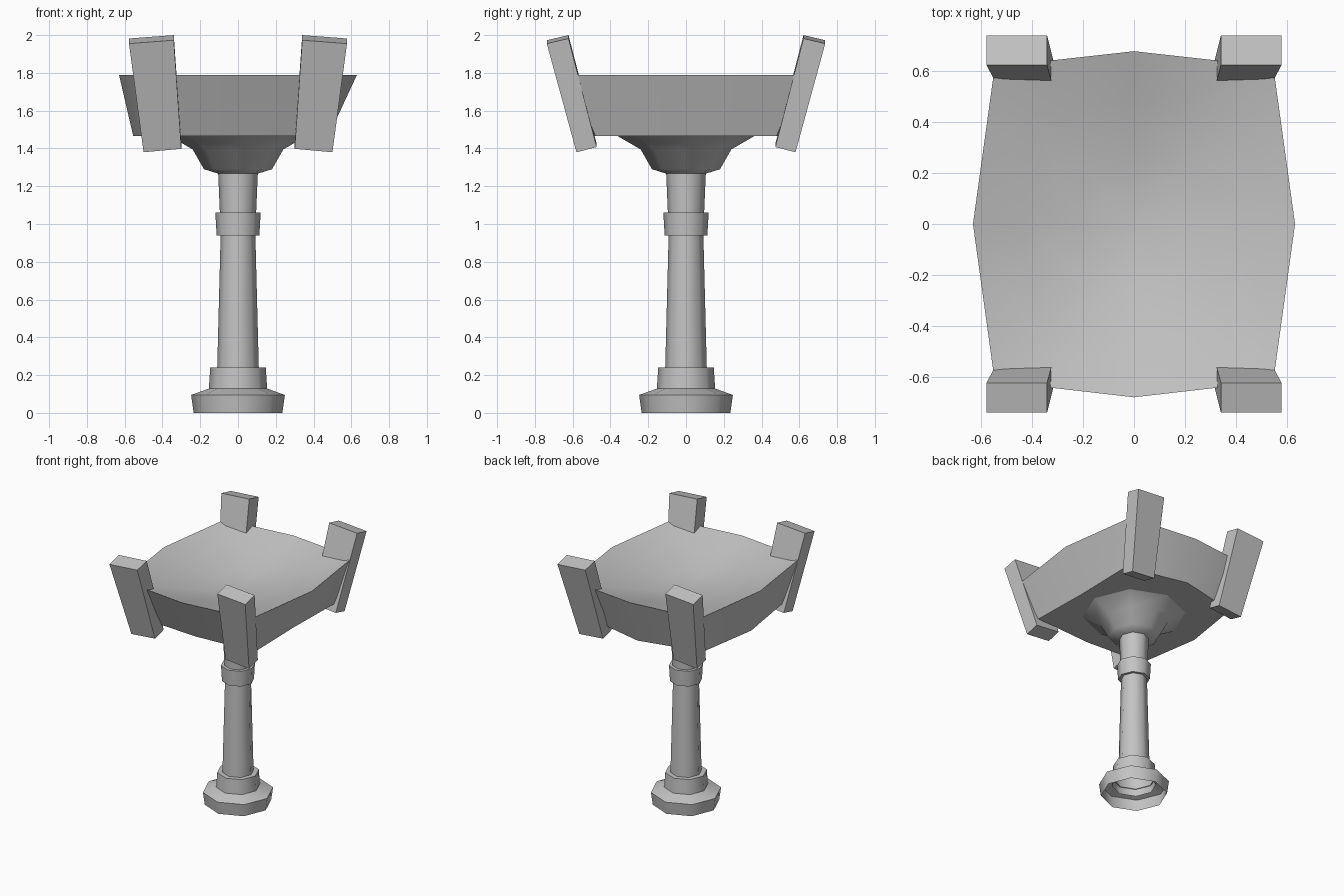
import bpy, bmesh, math

cube = bpy.data.objects.get("Cube")
if cube:
    bpy.data.objects.remove(cube, do_unlink=True)

stone = bpy.data.materials.new("grey stone")
stone.use_nodes = True
stone.diffuse_color = (0.55, 0.55, 0.55, 1)
stone.node_tree.nodes["Principled BSDF"].inputs["Base Color"].default_value = (0.55, 0.55, 0.55, 1)


def finish(name, bm, smooth_angle):
    bmesh.ops.recalc_face_normals(bm, faces=bm.faces)
    mesh = bpy.data.meshes.new(name)
    bm.to_mesh(mesh)
    bm.free()
    mesh.materials.append(stone)
    obj = bpy.data.objects.new(name, mesh)
    bpy.context.collection.objects.link(obj)
    if smooth_angle:
        bpy.ops.object.select_all(action='DESELECT')
        obj.select_set(True)
        bpy.context.view_layer.objects.active = obj
        bpy.ops.object.shade_smooth_by_angle(angle=math.radians(smooth_angle))


def loft(name, rings, capped=False, dip=0, smooth_angle=None):
    """Join closed rings of points; optional end caps, the top one sunk by dip."""
    bm = bmesh.new()
    loops = [[bm.verts.new(p) for p in ring] for ring in rings]
    n = len(loops[0])
    for low, high in zip(loops, loops[1:]):
        for i in range(n):
            j = (i + 1) % n
            bm.faces.new((low[i], low[j], high[j], high[i]))
    if capped:
        bm.faces.new(loops[0][::-1])
        top = bm.faces.new(loops[-1])
        if dip:
            centre = bmesh.ops.poke(bm, faces=[top])["verts"][0]
            centre.co.z -= dip
    finish(name, bm, smooth_angle)


def lathe(name, profile, sides=8):
    rings = [[(r * math.cos(math.tau * i / sides), r * math.sin(math.tau * i / sides), z)
              for i in range(sides)] for r, z in profile]
    loft(name, rings, smooth_angle=46)


# Pedestal, open underneath
lathe("plinth", [(0.235, 0), (0.248, 0.095), (0.15, 0.13)])
lathe("column", [(0.158, 0.075), (0.147, 0.24), (0.11, 0.24), (0.092, 0.94),
                 (0.113, 0.94), (0.12, 1.06), (0.096, 1.06), (0.105, 1.27)])

# Flared support under the basin
lathe("flared_support", [(0.1, 1.265), (0.18, 1.29), (0.24, 1.395), (0.37, 1.47)])


# Basin: bulging rectangular block, narrower below, with a dished top
def bulged_ring(cx, cy, east, north, west, south, z, scale=1):
    points = [(east, 0), (cx, cy), (0, north), (-cx, cy),
              (-west, 0), (-cx, -cy), (0, -south), (cx, -cy)]
    return [(x * scale, y * scale, z) for x, y in points]


rim = (0.545, 0.615, 0.63, 0.676, 0.63, 0.678)
dish = [bulged_ring(*rim, z, scale) for scale, z in ((1, 1.79), (0.7, 1.725), (0.35, 1.662))]
loft("basin", [bulged_ring(0.48, 0.48, 0.47, 0.59, 0.555, 0.51, 1.467)] + dish,
     capped=True, dip=0.025, smooth_angle=30)


# Four slanted corner posts
def post_ring(x_in, x_out, y_in, y_out, z):
    return [(x_in, y_in, z), (x_out, y_in, z - 0.018),
            (x_out, y_out, z - 0.045), (x_in, y_out, z - 0.027)]


for side, sx in (("left", 1), ("right", -1)):
    for end, sy in (("front", -1), ("back", 1)):
        rings = [post_ring(0.30, 0.5, 0.473, 0.58, 1.425),
                 post_ring(0.34, 0.577, 0.622, 0.737, 2.0)]
        rings = [[(sx * x, sy * y, z) for x, y, z in ring] for ring in rings]
        loft(f"{end}_{side}_post", rings, capped=True)
